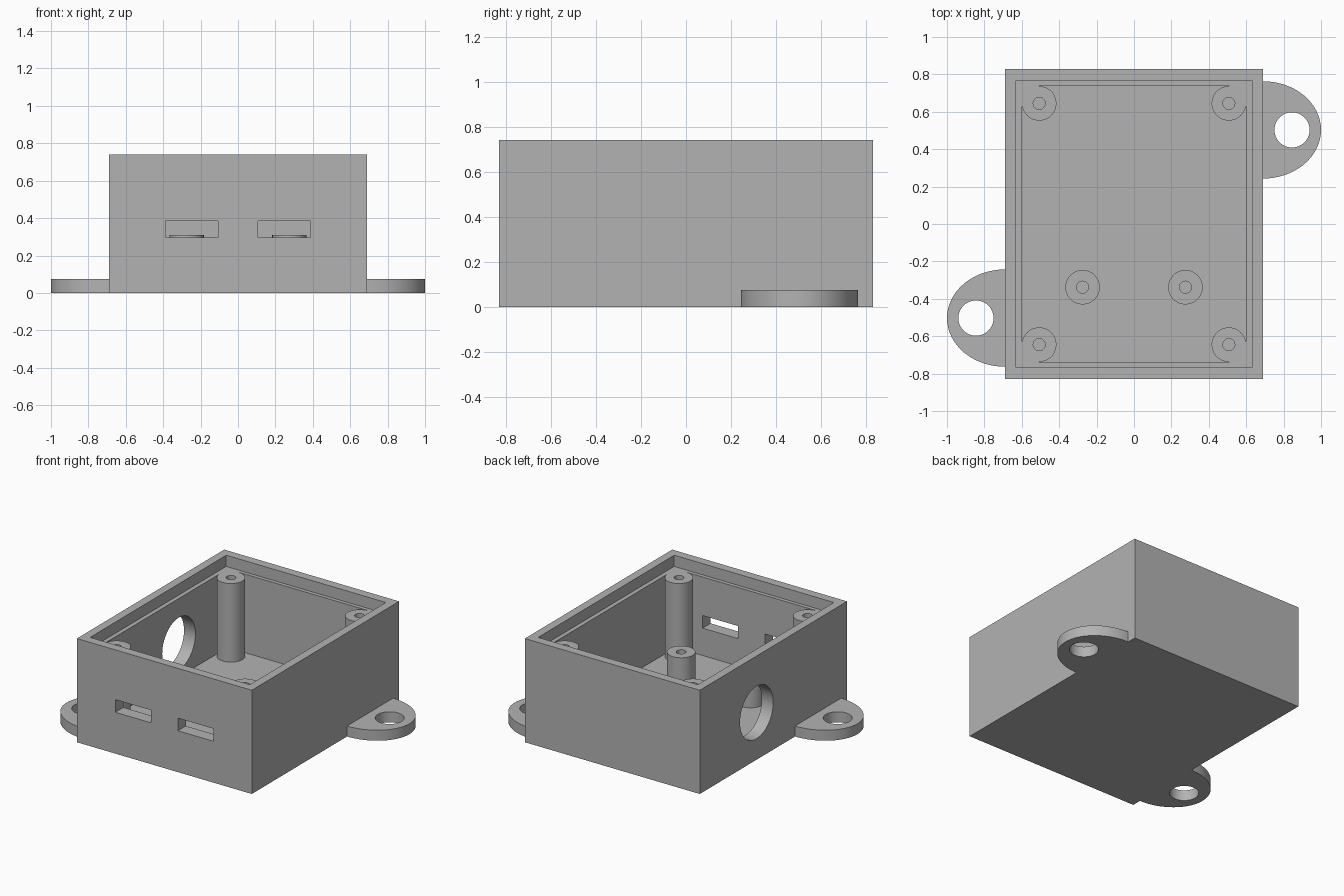
import bpy
import math
from mathutils import Matrix, Vector

old = bpy.data.objects.get("Cube")
if old:
    bpy.data.objects.remove(old)

grey = bpy.data.materials.new("light_grey_plastic")
grey.use_nodes = True
colour = (0.45, 0.45, 0.45, 1.0)
grey.diffuse_color = colour
grey.node_tree.nodes["Principled BSDF"].inputs["Base Color"].default_value = colour

HEIGHT, FLOOR, LEDGE = 0.74, 0.10, 0.66
INNER_X, INNER_Y = 0.60, 0.74
POST_R, BORE_R = 0.092, 0.032


def box(name, low, high):
    """Axis-aligned box between two corners."""
    bpy.ops.mesh.primitive_cube_add(size=1)
    obj = bpy.context.object
    obj.name = name
    low, high = Vector(low), Vector(high)
    obj.data.transform(Matrix.Translation((low + high) / 2) @ Matrix.Diagonal((*(high - low), 1)))
    obj.data.materials.append(grey)
    return obj


def cylinder(name, x, y, z0, z1, rx, ry=None):
    """Upright round or elliptical cylinder."""
    bpy.ops.mesh.primitive_cylinder_add(vertices=64, radius=1, depth=1)
    obj = bpy.context.object
    obj.name = name
    obj.data.transform(Matrix.Translation((x, y, (z0 + z1) / 2)) @ Matrix.Diagonal((rx, ry or rx, z1 - z0, 1)))
    obj.data.materials.append(grey)
    return obj


def combine(target, tool, operation="DIFFERENCE"):
    """Apply a boolean and discard the tool."""
    mod = target.modifiers.new("boolean", "BOOLEAN")
    mod.object, mod.operation, mod.solver = tool, operation, "EXACT"
    bpy.context.view_layer.update()
    graph = bpy.context.evaluated_depsgraph_get()
    mesh = bpy.data.meshes.new_from_object(target.evaluated_get(graph))
    target.modifiers.clear()
    target.data = mesh
    bpy.data.objects.remove(tool)


def finish(obj):
    """Smooth the round walls and keep the edges crisp."""
    obj.data.shade_smooth()
    obj.data.set_sharp_from_angle(angle=math.radians(30))


# Case: open shell with a stepped rim for the lid
case = box("case", (-0.69, -0.83, 0), (0.69, 0.83, HEIGHT))
combine(case, box("cavity", (-INNER_X, -INNER_Y, FLOOR), (INNER_X, INNER_Y, 1)))
combine(case, box("lid_recess", (-0.63, -0.767, LEDGE), (0.63, 0.767, 1)))

# Two port slots in the front wall
for side in (-1, 1):
    x = side * 0.247
    combine(case, box("port_slot", (x - 0.14, -0.9, 0.295), (x + 0.14, -0.7, 0.385)))

# Round cable opening in the right wall
opening = cylinder("cable_opening", 0, 0, -0.1, 0.1, 0.187)
opening.data.transform(Matrix.Translation((-0.65, 0.19, 0.337)) @ Matrix.Rotation(math.pi / 2, 4, "Y"))
combine(case, opening)
finish(case)

# Tall lid posts, filled into each corner
for sx, side in ((-1, "right"), (1, "left")):
    for sy, end in ((-1, "front"), (1, "back")):
        x, y = sx * 0.507, sy * 0.645
        post = cylinder(f"{end}_{side}_lid_post", x, y, FLOOR, LEDGE, POST_R)
        xs, ys = sorted((x, sx * INNER_X)), sorted((y, sy * INNER_Y))
        combine(post, box("corner_fill", (xs[0], ys[0], FLOOR), (xs[1], ys[1], LEDGE)), "UNION")
        combine(post, cylinder("screw_bore", x, y, 0, 1, BORE_R))
        finish(post)

    # Short board supports
    x, y = sx * 0.275, -0.338
    support = cylinder(f"{side}_board_support", x, y, FLOOR, 0.31, POST_R)
    combine(support, cylinder("screw_bore", x, y, 0, 1, BORE_R))
    finish(support)

    # Rounded mounting ears on opposite corners
    y = sx * 0.503
    ear = cylinder(f"{side}_mounting_ear", sx * 0.69, y, 0, 0.075, 0.31, 0.26)
    xs = sorted((0, sx * 0.69))
    combine(ear, box("ear_trim", (xs[0], y - 0.4, -0.1), (xs[1], y + 0.4, 0.2)))
    combine(ear, cylinder("ear_hole", sx * 0.845, y, -0.1, 0.2, 0.094))
    finish(ear)
